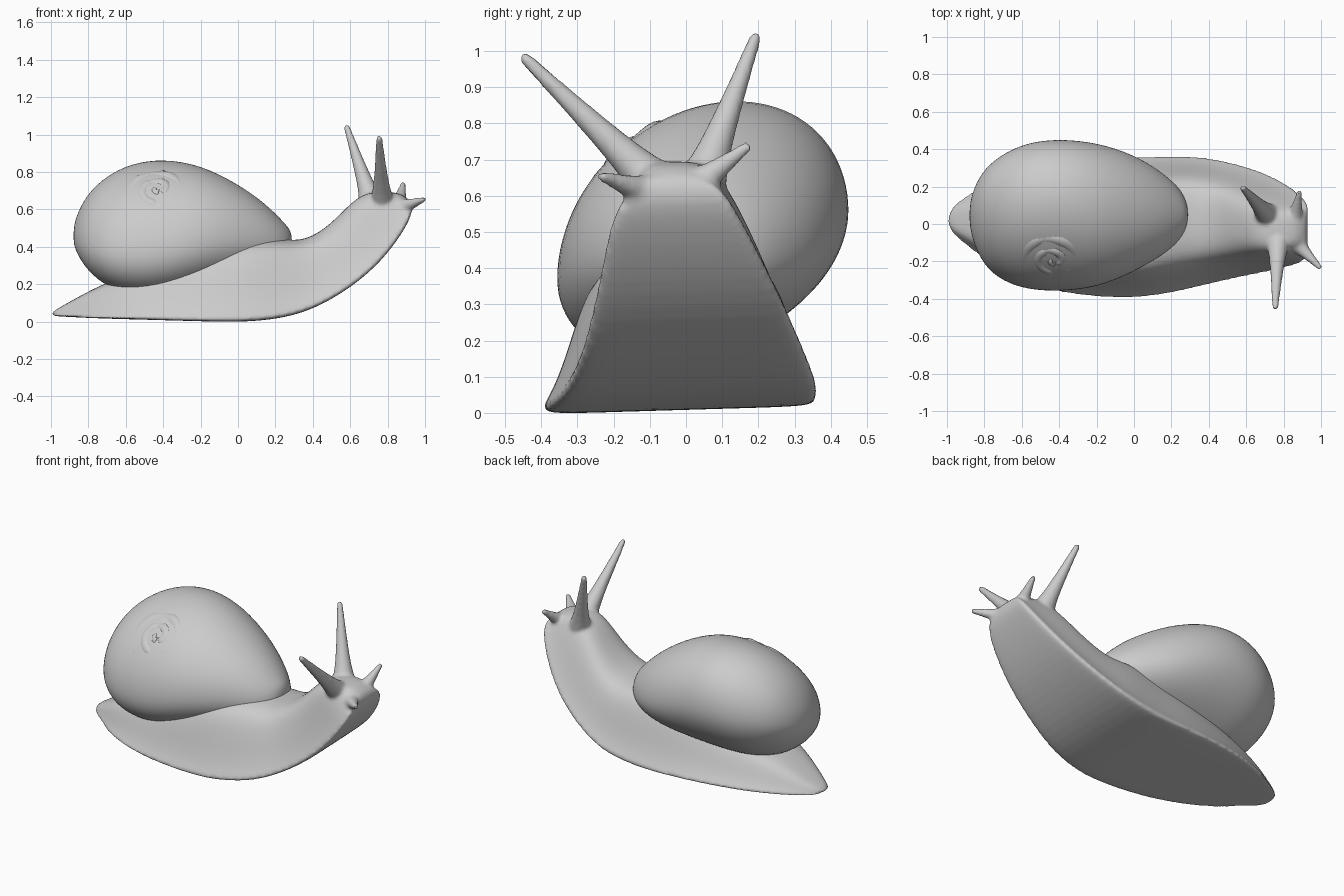
import bpy, math
from mathutils import Vector

if "Cube" in bpy.data.objects:
    bpy.data.objects.remove(bpy.data.objects["Cube"], do_unlink=True)

grey = bpy.data.materials.new("soft grey")
grey.use_nodes = True
GREY = (0.6, 0.6, 0.6, 1)
grey.diffuse_color = GREY
grey.node_tree.nodes["Principled BSDF"].inputs["Base Color"].default_value = GREY


def select(objs):
    bpy.ops.object.select_all(action="DESELECT")
    for obj in objs:
        obj.select_set(True)
    bpy.context.view_layer.objects.active = objs[0]


def loft(name, rings, levels=2, angle=180):
    """Skin closed rings of equal length, cap both ends and smooth."""
    n = len(rings[0])
    verts = [tuple(p) for ring in rings for p in ring]
    faces = [tuple(range(n))[::-1], tuple(range(len(verts) - n, len(verts)))]
    for i in range(len(rings) - 1):
        for j in range(n):
            k = (j + 1) % n
            faces.append((i * n + j, i * n + k, i * n + n + k, i * n + n + j))
    mesh = bpy.data.meshes.new(name)
    mesh.from_pydata(verts, [], faces)
    mesh.materials.append(grey)
    obj = bpy.data.objects.new(name, mesh)
    bpy.context.collection.objects.link(obj)
    select([obj])
    # keep normals pointing outwards
    bpy.ops.object.mode_set(mode="EDIT")
    bpy.ops.mesh.select_all(action="SELECT")
    bpy.ops.mesh.normals_make_consistent(inside=False)
    bpy.ops.object.mode_set(mode="OBJECT")
    sub = obj.modifiers.new("smooth", "SUBSURF")
    sub.levels = sub.render_levels = levels
    bpy.ops.object.modifier_apply(modifier=sub.name)
    bpy.ops.object.shade_smooth_by_angle(angle=math.radians(angle))
    return obj


def tube(name, path, radii, sides=12):
    """Round tapering tube along a list of points."""
    path = [Vector(p) for p in path]
    rings = []
    for i, p in enumerate(path):
        d = path[min(i + 1, len(path) - 1)] - path[max(i - 1, 0)]
        u = d.cross(Vector((1, 0.2, 0))).normalized()
        v = d.cross(u).normalized()
        rings.append([p + radii[i] * (u * math.cos(a) + v * math.sin(a))
                      for a in (math.tau * j / sides for j in range(sides))])
    return loft(name, rings, 1)


# Body: flat sole with rounded shoulders, bending up into the neck and head
half = [(0.5, 0), (0.95, 0), (1, 0.04), (0.93, 0.13), (0.83, 0.35),
        (0.73, 0.66), (0.6, 0.91), (0.33, 1.0)]
profile = [(0, 0)] + half + [(0, 1.01)] + [(-u, h) for u, h in half[::-1]]
# sole x, sole z, top x, top z, half width, centre y
stations = [(-1.0, .03, -1.0, .05, .05, .02), (-.9, .028, -.91, .1, .14, .02),
            (-.73, .022, -.73, .2, .25, 0), (-.5, .018, -.5, .28, .34, -.02),
            (-.2, .01, -.2, .37, .38, -.02), (.05, .004, .05, .44, .385, -.02),
            (.3, .033, .22, .44, .365, .01), (.5, .12, .36, .425, .325, .02),
            (.7, .26, .5, .52, .275, .01), (.83, .405, .6, .63, .225, -.01),
            (.91, .53, .69, .695, .18, -.03), (.935, .6, .82, .695, .14, -.03),
            (.92, .65, .88, .68, .08, -.03)]
body = loft("body", [[(xb + (xt - xb) * h, yc + w * u,
                       zb + (zt - zb) * h + 0.03 * w * u * (1 - h))
                      for u, h in profile] for xb, zb, xt, zt, w, yc in stations])

# Feelers: flared at the root, blunt at the tip
steps = [(-.15, 1.3), (0, 1.2), (.1, 1), (.25, .78), (.55, .56),
         (.85, .38), (.98, .33), (1.02, .25)]
feelers = {
    "left_eye_stalk": ((.71, .05, .65), (.58, .195, 1.045), .057),
    "right_eye_stalk": ((.77, -.1, .645), (.755, -.45, .985), .057),
    "left_lower_feeler": ((.86, .03, .63), (.885, .175, .74), .047),
    "right_lower_feeler": ((.875, -.11, .61), (.998, -.237, .655), .047),
}
parts = [body]
for name, (root, tip, size) in feelers.items():
    root, tip = Vector(root), Vector(tip)
    parts.append(tube(name, [root.lerp(tip, t) for t, _ in steps],
                      [size * s for _, s in steps]))

# Fuse feelers and body into one soft skin
select(parts)
bpy.ops.object.join()
fuse = body.modifiers.new("fuse", "REMESH")
fuse.mode = "VOXEL"
fuse.voxel_size = 0.011
relax = body.modifiers.new("relax", "SMOOTH")
relax.iterations = 4
for mod in (fuse, relax):
    bpy.ops.object.modifier_apply(modifier=mod.name)
bpy.ops.object.shade_smooth_by_angle(angle=math.radians(50))

# Shell: main whorl, leaning down over the right flank, tapering to the neck
# x, low z, high z, low y, high y
whorl = [(-.88, .42, .5, 0, .09), (-.86, .36, .58, -.1, .19),
         (-.8, .27, .69, -.23, .3), (-.7, .19, .78, -.31, .38),
         (-.57, .15, .845, -.355, .44), (-.4, .15, .87, -.365, .46),
         (-.2, .18, .845, -.345, .44), (0, .22, .745, -.26, .375),
         (.15, .26, .635, -.17, .28), (.25, .31, .53, -.09, .19),
         (.29, .37, .48, .0, .1)]
rings = []
for x, z0, z1, y0, y1 in whorl:
    tall = z1 - z0
    lean = 0.14 * min(1, max(0, (0.1 - x) / 0.5))
    ring = []
    for j in range(24):
        c, s = math.cos(math.tau * j / 24), math.sin(math.tau * j / 24)
        swell = 0.55 if s > 0 else 0.43
        ring.append((x, (y0 + y1 + (y1 - y0) * c) / 2,
                     z0 + tall * (0.44 + lean * c + swell * s)))
    rings.append(ring)
loft("shell", rings)

# Spire: low coil winding in towards the apex, mostly sunk into the shell
axis = Vector((-.05, -.7, .7)).normalized()
side = axis.cross(Vector((0, 1, 0))).normalized()
up = axis.cross(side)
centre = Vector((-.43, -.19, .705))
coil, radii = [], []
for i in range(41):
    t = i / 40
    a = 1 - t * 2.2 * math.tau
    r = 0.16 * (1 - t) ** 0.9
    coil.append(centre + r * (side * math.cos(a) + up * math.sin(a))
                + axis * (0.025 * t - 0.035 - 0.9 * r * r))
    radii.append(0.056 - 0.026 * t)
tube("shell_spire", coil, radii)
